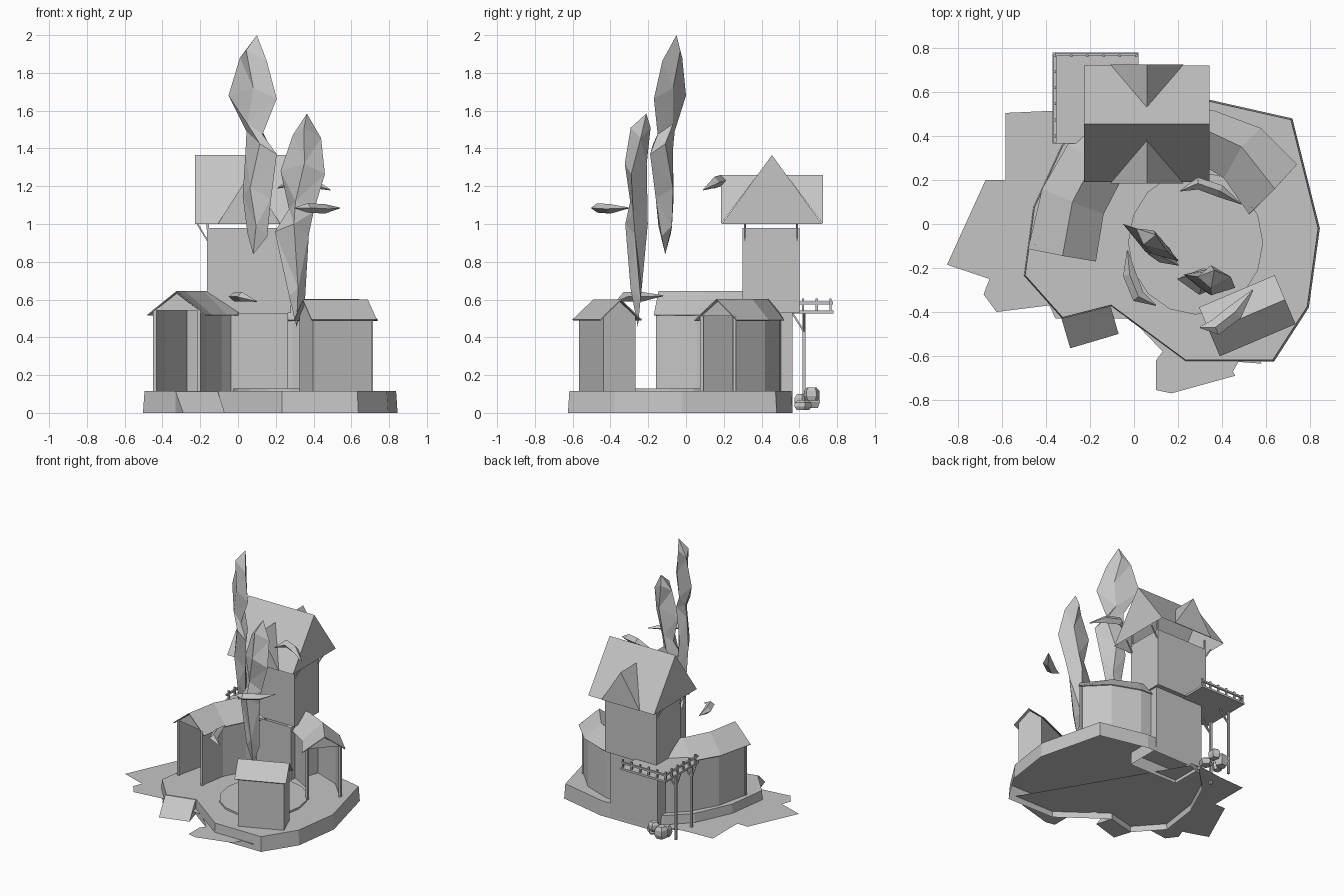
import bpy, bmesh, math
from mathutils import Vector

if "Cube" in bpy.data.objects:
    bpy.data.objects.remove(bpy.data.objects["Cube"])

stone = bpy.data.materials.new("plain_grey")
stone.diffuse_color = (0.56, 0.56, 0.56, 1)
stone.use_nodes = True
stone.node_tree.nodes["Principled BSDF"].inputs["Base Color"].default_value = stone.diffuse_color


def make(name, verts, faces, thick=0):
    """Mesh object with tidy normals and optional thickness."""
    me = bpy.data.meshes.new(name)
    me.from_pydata([tuple(v) for v in verts], [], faces)
    bm = bmesh.new()
    bm.from_mesh(me)
    bmesh.ops.recalc_face_normals(bm, faces=bm.faces)
    bm.to_mesh(me)
    bm.free()
    me.materials.append(stone)
    ob = bpy.data.objects.new(name, me)
    bpy.context.collection.objects.link(ob)
    if thick:
        m = ob.modifiers.new("thickness", 'SOLIDIFY')
        m.thickness, m.offset = thick, 0
    return ob


def loft(name, rings, caps=True, thick=0, closed=True):
    """Skin a list of equally long point rings."""
    n = len(rings[0])
    verts = [p for r in rings for p in r]
    faces = [(i * n + j, i * n + (j + 1) % n, (i + 1) * n + (j + 1) % n, (i + 1) * n + j)
             for i in range(len(rings) - 1) for j in range(n if closed else n - 1)]
    if caps:
        faces += [tuple(range(n)), tuple(range(len(verts) - n, len(verts)))]
    return make(name, verts, faces, thick)


def box(name, x0, x1, y0, y1, z0, z1, caps=True):
    base = [(x0, y0), (x1, y0), (x1, y1), (x0, y1)]
    return loft(name, [[(x, y, z) for x, y in base] for z in (z0, z1)], caps)


def beam(name, a, b, r=0.008):
    """Square bar between two points."""
    a, b = Vector(a), Vector(b)
    d = (b - a).normalized()
    u = d.cross(Vector((0, 0, 1)) if abs(d.z) < 0.9 else Vector((1, 0, 0))).normalized()
    v = d.cross(u)
    return loft(name, [[p + u * r * i + v * r * j for i, j in ((1, 1), (-1, 1), (-1, -1), (1, -1))]
                       for p in (a, b)])


# Ground sheet with a ragged edge, set a little above the platform's foot
ground = [(-.37, .515), (-.585, .505), (-.585, .2), (-.675, .2), (-.85, -.185), (-.657, -.25),
          (-.684, -.32), (-.625, -.4), (-.385, -.37), (-.357, -.43), (0, -.43), (.035, -.48),
          (.13, -.58), (.10, -.62), (.10, -.755), (.17, -.77), (.46, -.69), (.45, -.67),
          (.475, -.627), (.58, -.635), (-.12, .55)]
make("ground_sheet", [(x, y, 0.045) for x, y in ground], [tuple(range(len(ground)))])

# Faceted platform, open underneath, and its entry ramp
rim = [(.72, .48), (.845, -.02), (.795, -.38), (.637, -.625), (.234, -.625), (-.107, -.373),
       (-.33, -.43), (-.503, -.236), (-.46, .077), (-.33, .36), (-.17, .52), (-.05, .56), (.343, .565)]
low = [(x, y, 0) for x, y in rim]
top = [(.17 + (x - .17) * .988, y * .988, .115) for x, y in rim]
n = len(rim)
make("platform", low + top,
     [(i, (i + 1) % n, n + (i + 1) % n, n + i) for i in range(n)] + [tuple(range(n, 2 * n))])
loft("ramp", [[(-.33, -.43, .113), (-.33, -.43, 0), (-.29, -.565, 0)],
              [(-.107, -.373, .113), (-.107, -.373, 0), (-.07, -.5, 0)]])

# Round plaza
loft("plaza", [[(.28 + .307 * math.cos(a * math.pi / 8), -.085 + .327 * math.sin(a * math.pi / 8), z)
                for a in range(16)] for z in (.116, .13)])


def gallery(name, stations, eave, apex):
    """Curved hollow house: stations are (outer, ridge, inner) plan points."""
    roof, outer, inner = [], [], []
    for o, r, i in stations:
        o, r, i = Vector(o), Vector(r), Vector(i)
        roof.append([(*o, eave), (*r, apex), (*i, eave)])
        outer.append(o.lerp(r, .23))
        inner.append(i.lerp(r, .23))
    # Walls start just behind the roof's front edge
    outer[0] = outer[0].lerp(outer[1], .07)
    inner[0] = inner[0].lerp(inner[1], .07)
    loft(name + "_roof", roof, caps=False, thick=.006, closed=False)
    zt = eave + (apex - eave) * .2
    for side, line in (("outer", outer), ("inner", inner)):
        loft(f"{name}_{side}_wall", [[(*p, .115), (*p, zt)] for p in line],
             caps=False, thick=.006, closed=False)
        beam(f"{name}_{side}_post", (*line[0], .115), (*line[0], zt), .009)
    # Closing wall inside, gable at the open end
    k = len(stations) - 2
    make(name + "_back_wall", [(*outer[k], .115), (*inner[k], .115), (*inner[k], zt), (*outer[k], zt)],
         [(0, 1, 2, 3)])
    c = (outer[0] + inner[0]) / 2
    make(name + "_gable", [(*outer[0], zt), (*inner[0], zt), (*c, apex - .01)], [(0, 1, 2)], .006)


gallery("left_gallery", [((-.48, -.114), (-.325, -.145), (-.175, -.170)),
                         ((-.416, .16), (-.28, .1), (-.14, .045)),
                         ((-.3, .36), (-.18, .29), (-.06, .2)),
                         ((-.15, .5), (-.08, .41), (.02, .3))], .517, .643)
gallery("right_gallery", [((.74, .27), (.64, .16), (.525, .045)),
                          ((.575, .435), (.49, .35), (.41, .21)),
                          ((.36, .515), (.32, .43), (.28, .29)),
                          ((.18, .52), (.18, .45), (.2, .32))], .49, .6)

# Front hut, turned towards the plaza
ang = math.radians(23)
ux, uy = Vector((math.cos(ang), math.sin(ang))), Vector((-math.sin(ang), math.cos(ang)))


def hut(l, w, z):
    p = Vector((.515, -.417)) + ux * l + uy * w
    return (p.x, p.y, z)


loft("hut_walls", [[hut(l, -.092, .115), hut(l, .092, .115), hut(l, .092, .51),
                    hut(l, 0, .59), hut(l, -.092, .51)] for l in (-.168, .168)])
loft("hut_roof", [[hut(l, -.119, .492), hut(l, 0, .598), hut(l, .119, .492)] for l in (-.187, .187)],
     caps=False, thick=.006, closed=False)

# Tower, with a wider upper storey and a hollow roof
box("tower_base", -.15, .265, .28, .565, .02, .53, False)
box("tower_upper", -.165, .28, .30, .60, .53, .98)
loft("tower_roof", [[(x, .19, 1.0), (x, .455, 1.365), (x, .72, 1.0)] for x in (-.227, .343)], closed=False)
for s in (-1, 1):
    y0, y1 = .455 + s * .27, .455 + s * .076
    make("roof_dormer", [(-.107, y0, 1.0), (.225, y0, 1.0), (.058, y0, 1.26), (.058, y1, 1.26)],
         [(0, 1, 2), (0, 2, 3), (1, 3, 2)])
    for x, xe in ((-.16, -.215), (.275, .33)):
        y = .45 + s * .138
        beam("roof_post", (x, y, .97), (x, y, 1.06), .006)
        beam("roof_brace", (x, y, .91), (xe, y, 1.0), .004)

# Rear balcony with legs, braces and railing
box("balcony_deck", -.37, .02, .365, .78, .527, .543)
for y in (.43, .625):
    beam("balcony_leg", (-.35, y, .02), (-.35, y, .53), .008)
    beam("balcony_brace", (-.35, y, .43), (-.35, y - .06, .525), .005)
    beam("balcony_side_brace", (-.35, y, .43), (-.27, y, .525), .005)
beam("balcony_rail", (-.36, .37, .582), (-.36, .77, .582), .007)
beam("balcony_rail", (-.36, .77, .582), (.015, .77, .582), .007)
for i in range(6):
    beam("rail_post", (-.36, .4 + .073 * i, .54), (-.36, .4 + .073 * i, .605), .006)
    beam("rail_post", (-.36 + .074 * i, .765, .54), (-.36 + .074 * i, .765, .605), .006)


def boulder(x, y, z, r, h, turn):
    """Chunky stone with a narrowed top and bottom."""
    loft("boulder", [[(x + r * f * math.cos(turn + a * math.tau / 5), y + r * f * math.sin(turn + a * math.tau / 5),
                       z + h * e) for a in range(5)] for f, e in ((.75, -1), (1, -.3), (.95, .5), (.6, 1))])


boulder(-.15, .615, .042, .05, .026, .3)
boulder(-.25, .665, .07, .052, .045, 1.0)
boulder(-.19, .665, .1, .045, .035, .6)
boulder(-.26, .61, .06, .04, .04, .1)


def plume(name, rows, t):
    """Jagged flat plume: rows are (z, left x, left y, right x, right y)."""
    rings = []
    for k, (z, xl, yl, xr, yr) in enumerate(rows):
        l, r = Vector((xl, yl, z)), Vector((xr, yr, z))
        d = r - l
        w = min(t, d.length * .35)
        nrm = Vector((-d.y, d.x, 0)).normalized() * w if d.length > .001 else Vector()
        m = l.lerp(r, .4 if k % 2 else .6)
        lift = Vector((0, 0, .04 if 0 < k < len(rows) - 1 else 0))
        rings.append([l, m + nrm + lift, r - lift * .4, m - nrm + lift])
    ob = loft(name, rings, caps=False)
    bm = bmesh.new()
    bm.from_mesh(ob.data)
    bmesh.ops.remove_doubles(bm, verts=bm.verts, dist=.001)
    bmesh.ops.triangulate(bm, faces=bm.faces)
    bm.to_mesh(ob.data)
    bm.free()


plume("tall_plume", [(2.0, .10, -.05, .10, -.05), (1.88, .01, -.02, .152, -.125), (1.68, -.05, 0, .205, -.17),
                     (1.49, .045, -.06, .13, -.15), (1.385, .04, -.07, .205, -.19),
                     (1.15, .025, -.065, .175, -.16), (.95, .05, -.08, .155, -.13), (.84, .08, -.11, .08, -.11)], .04)
plume("short_plume", [(1.585, .365, -.21, .365, -.21), (1.47, .29, -.24, .44, -.24), (1.28, .225, -.23, .46, -.29),
                      (1.08, .27, -.23, .40, -.28), (.96, .195, -.25, .375, -.27),
                      (.62, .27, -.28, .355, -.24), (.455, .31, -.255, .31, -.255)], .06)


def wisp(name, pts, w, h):
    """Curved floating sliver along a path."""
    p = [Vector(q) for q in pts]
    rings = []
    for i, c in enumerate(p):
        d = p[min(i + 1, len(p) - 1)] - p[max(i - 1, 0)]
        s = Vector((-d.y, d.x, 0)).normalized()
        f = .08 if i in (0, len(p) - 1) else 1
        rings.append([c + s * w * f, c + Vector((0, 0, h * f)), c - s * w * f, c - Vector((0, 0, h * f))])
    loft(name, rings)


wisp("low_wisp", [(-.03, -.12, .62), (-.02, -.23, .615), (.02, -.33, .615), (.10, -.37, .59)], .03, .025)
wisp("front_wisp", [(.30, -.47, 1.085), (.37, -.47, 1.085), (.46, -.40, 1.08), (.54, -.30, 1.085)], .037, .025)
wisp("rear_wisp", [(.21, .15, 1.19), (.29, .185, 1.23), (.39, .15, 1.22), (.49, .09, 1.18)], .028, .03)
